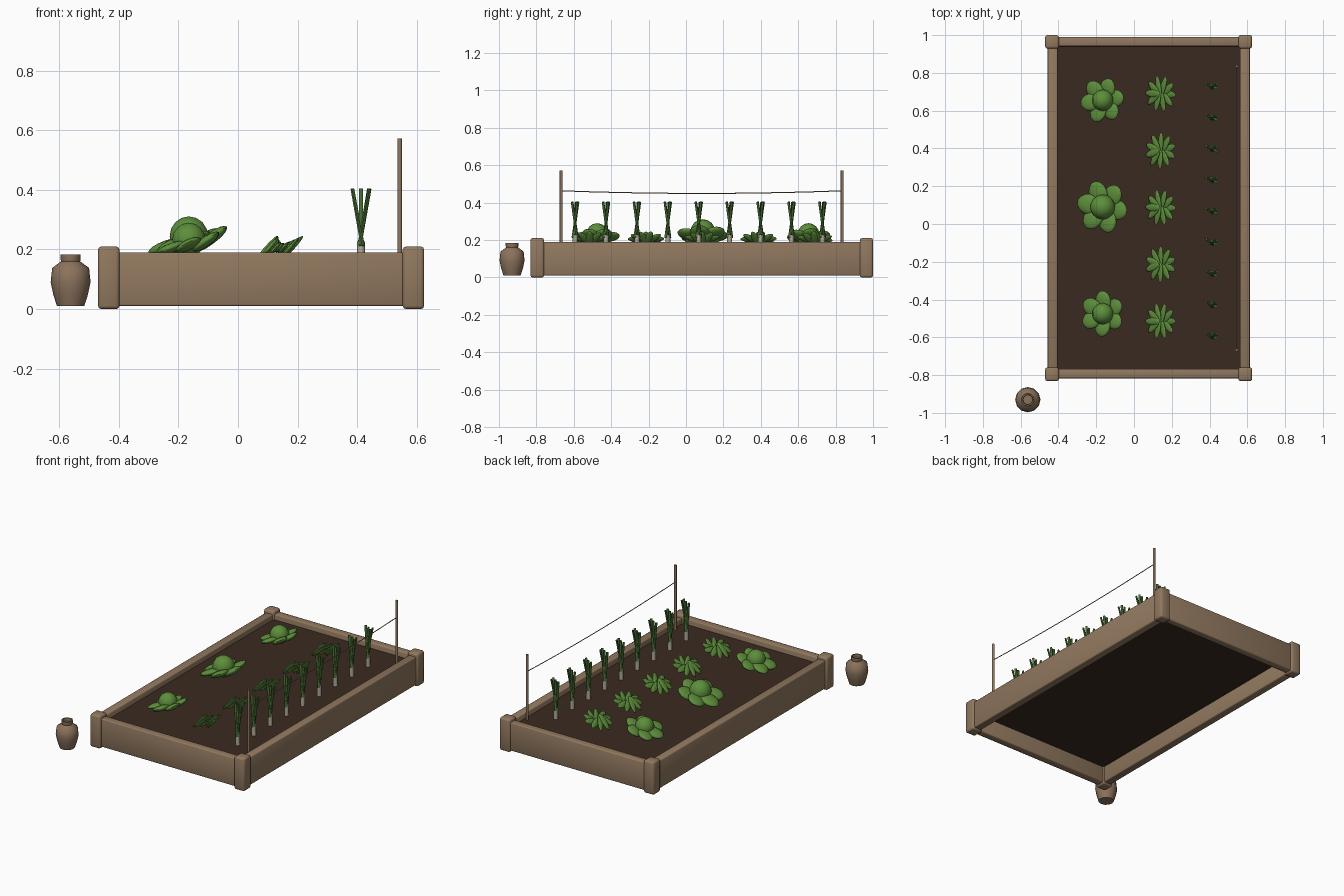
import bpy, bmesh, math
from mathutils import Matrix, Vector

if "Cube" in bpy.data.objects:
    bpy.data.objects.remove(bpy.data.objects["Cube"], do_unlink=True)


def material(name, rgb):
    m = bpy.data.materials.new(name)
    m.use_nodes = True
    m.diffuse_color = (*rgb, 1)
    bsdf = m.node_tree.nodes["Principled BSDF"]
    bsdf.inputs["Base Color"].default_value = (*rgb, 1)
    bsdf.inputs["Roughness"].default_value = 0.9
    return m


WOOD = material("weathered wood", (0.285, 0.19, 0.115))
SOIL = material("dark soil", (0.041, 0.023, 0.014))
LEAF = material("leaf green", (0.11, 0.27, 0.045))
LEEK = material("deep green", (0.065, 0.155, 0.033))
STALK = material("pale stalk", (0.43, 0.4, 0.32))
CLAY = material("brown clay", (0.26, 0.17, 0.108))
TWINE = material("twine", (0.36, 0.26, 0.17))


def finish(bm, name, mat, bevel=0):
    bmesh.ops.recalc_face_normals(bm, faces=bm.faces)
    mesh = bpy.data.meshes.new(name)
    bm.to_mesh(mesh)
    bm.free()
    mesh.materials.append(mat)
    for p in mesh.polygons:
        p.use_smooth = True
    ob = bpy.data.objects.new(name, mesh)
    bpy.context.collection.objects.link(ob)
    if bevel:
        mod = ob.modifiers.new("soft edges", "BEVEL")
        mod.width = bevel
        mod.segments = 2
    else:
        mesh.set_sharp_from_angle(angle=math.radians(62))
    return ob


def box(name, mat, x, y, z, bevel):
    # Each of x, y, z is a (low, high) pair
    bm = bmesh.new()
    mid = Vector([sum(r) / 2 for r in (x, y, z)])
    size = [r[1] - r[0] for r in (x, y, z)]
    bmesh.ops.create_cube(bm, size=1, matrix=Matrix.Translation(mid) @ Matrix.Diagonal((*size, 1)))
    return finish(bm, name, mat, bevel)


def ellipsoid(bm, loc, radii, rot=Matrix()):
    bmesh.ops.create_uvsphere(bm, u_segments=14, v_segments=8, radius=1,
                              matrix=Matrix.Translation(loc) @ rot @ Matrix.Diagonal((*radii, 1)))


def rod(bm, a, b, r1, r2, sides=8, flat=1):
    a, b = Vector(a), Vector(b)
    rot = (b - a).to_track_quat("Z", "Y").to_matrix().to_4x4()
    bmesh.ops.create_cone(bm, cap_ends=True, segments=sides, radius1=r1, radius2=r2, depth=(b - a).length,
                          matrix=Matrix.Translation((a + b) / 2) @ rot @ Matrix.Diagonal((1, flat, 1, 1)))


def rosette(bm, centre, count, ring, radii, tilt, lift, rise, turn):
    # Flat leaves around a ring, all leaning the same way, with tips lifted a little
    for i in range(count):
        a = math.tau * i / count + turn
        spot = Vector((math.cos(a) * ring, math.sin(a) * ring, math.cos(a) * rise))
        rot = (Matrix.Rotation(math.radians(-tilt), 4, "Y") @ Matrix.Rotation(a, 4, "Z")
               @ Matrix.Rotation(math.radians(-lift), 4, "Y"))
        ellipsoid(bm, Vector(centre) + spot, radii, rot)


# Raised bed: corner posts, planks and soil
for side, x in (("right", (-0.47, -0.398)), ("left", (0.553, 0.625))):
    for end, y in (("front", (-0.832, -0.759)), ("back", (0.929, 1.0))):
        box(f"{end}_{side}_post", WOOD, x, y, (0, 0.21), 0.011)
for side, x in (("right", (-0.457, -0.405)), ("left", (0.561, 0.613))):
    box(f"{side}_plank", WOOD, x, (-0.79, 0.97), (0.01, 0.19), 0.006)
for end, y in (("front", (-0.817, -0.767)), ("back", (0.941, 0.99))):
    box(f"{end}_plank", WOOD, (-0.43, 0.58), y, (0.01, 0.19), 0.006)
box("soil", SOIL, (-0.42, 0.575), (-0.78, 0.955), (0.115, 0.155), 0)

# Cabbages
for i, (y, s) in enumerate(((-0.475, 0.86), (0.09, 1), (0.655, 0.86))):
    bm = bmesh.new()
    x = -0.165
    ellipsoid(bm, (x, y, 0.16 + 0.085 * s), (0.066 * s,) * 3)
    rosette(bm, (x, y, 0.16 + 0.065 * s), 6, 0.077 * s,
            (0.065 * s, 0.054 * s, 0.019 * s), 28, 8, 0.014 * s, 0.5 + i * 0.35)
    finish(bm, f"cabbage_{i + 1}", LEAF)

# Low leafy greens
for i in range(5):
    bm = bmesh.new()
    rosette(bm, (0.14, -0.515 + 0.301 * i, 0.206), 10, 0.043,
            (0.055, 0.02, 0.007), 48, 0, 0, i * 0.3)
    finish(bm, f"leafy_green_{i + 1}", LEAF)

# Leeks: pale stalks with crossing blades
stalks, blades = bmesh.new(), bmesh.new()
for i in range(9):
    x, y = 0.413, -0.593 + 0.1653 * i
    rod(stalks, (x, y, 0.14), (x, y, 0.226), 0.014, 0.013)
    for dx, dy in ((-0.029, 0.016), (0, 0.004), (0.029, -0.016), (0.026, 0.01)):
        rod(blades, (x - dx * 0.2, y - dy * 0.7, 0.212), (x + dx, y + dy, 0.404), 0.0085, 0.0075, 6, 0.75)
finish(stalks, "leek_stalks", STALK)
finish(blades, "leek_blades", LEEK)

# Two stakes with a sagging string
ends = (-0.668, 0.835)
bm = bmesh.new()
for y in ends:
    rod(bm, (0.543, y, 0.13), (0.543, y, 0.572), 0.008, 0.008)
finish(bm, "stakes", WOOD)
bm = bmesh.new()
steps = 10
path = []
for k in range(steps + 1):
    t = k / steps
    path.append((0.543, ends[0] + (ends[1] - ends[0]) * t, 0.463 - 0.056 * t * (1 - t)))
for a, b in zip(path, path[1:]):
    rod(bm, a, b, 0.0027, 0.0027, 6)
finish(bm, "string", TWINE)

# Clay jar turned from a profile
profile = [(0, 0.01), (0.046, 0.01), (0.058, 0.048), (0.067, 0.09), (0.062, 0.138), (0.032, 0.16),
           (0.034, 0.168), (0.034, 0.183), (0.027, 0.183), (0.025, 0.165), (0, 0.165)]
bm = bmesh.new()
verts = [bm.verts.new((r, 0, z)) for r, z in profile]
edges = [bm.edges.new(pair) for pair in zip(verts, verts[1:])]
bmesh.ops.spin(bm, geom=verts + edges, cent=(0, 0, 0), axis=(0, 0, 1), angle=math.tau, steps=12)
bmesh.ops.remove_doubles(bm, verts=bm.verts, dist=0.0005)
jar = finish(bm, "clay_jar", CLAY)
jar.location = (-0.562, -0.93, 0)
